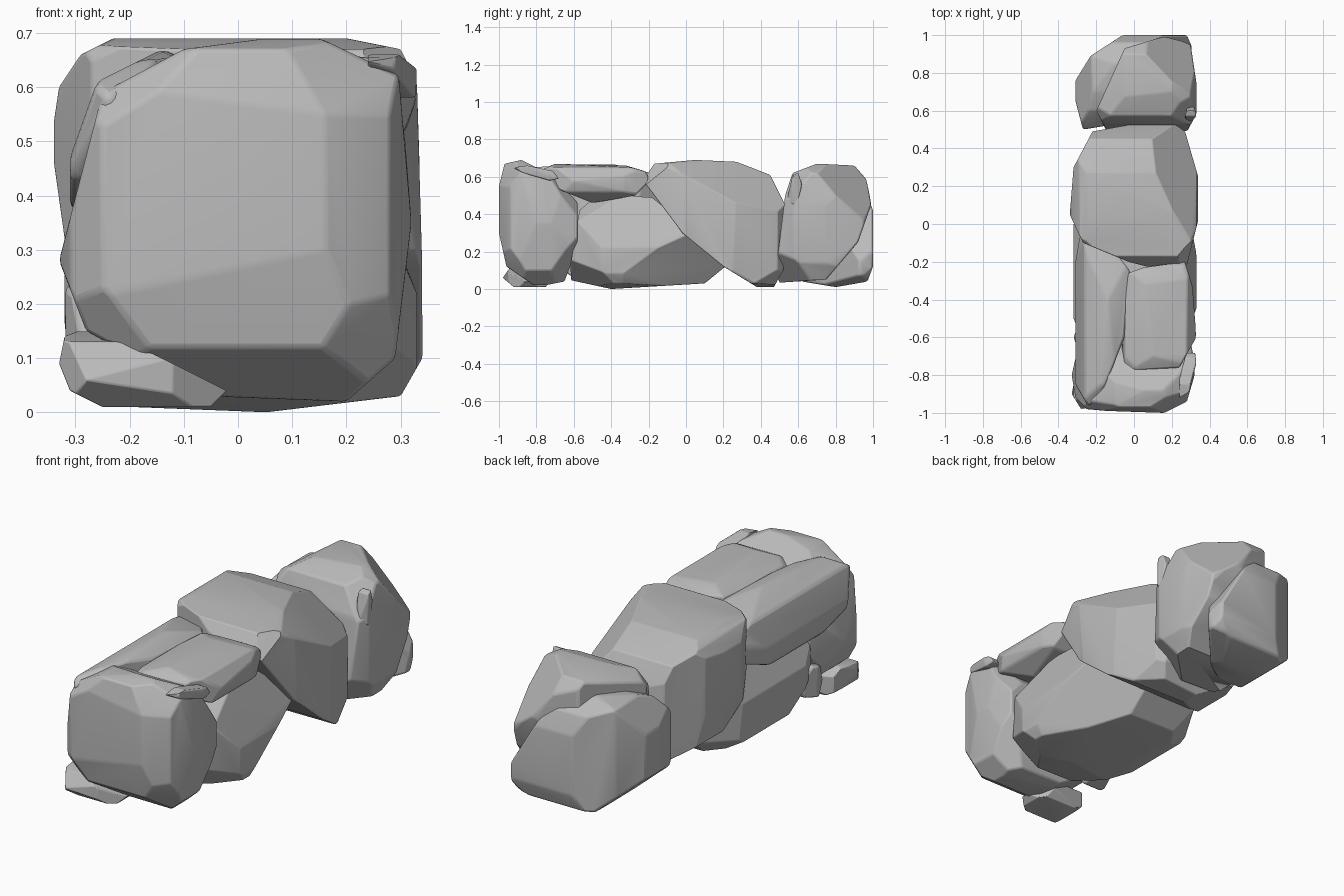
import bpy
import bmesh
import random
from mathutils import Vector

random.seed(4)

default_cube = bpy.data.objects.get("Cube")
if default_cube:
    bpy.data.objects.remove(default_cube, do_unlink=True)

# One plain stone colour
stone = bpy.data.materials.new("grey_stone")
stone.use_nodes = True
stone_colour = (.5, .5, .5, 1)
stone.diffuse_color = stone_colour
stone.node_tree.nodes["Principled BSDF"].inputs["Base Color"].default_value = stone_colour

# The two axes that each kind of outline is drawn on
OUTLINE_AXES = {"side": "yz", "top": "xy", "front": "xz"}


def slice_off(bm, point, normal):
    """Cut away everything in front of a plane and cap the cut."""
    geometry = bm.verts[:] + bm.edges[:] + bm.faces[:]
    bmesh.ops.bisect_plane(bm, geom=geometry, dist=1e-5, plane_co=point,
                           plane_no=normal, clear_outer=True)
    rim = [edge for edge in bm.edges if edge.is_boundary]
    if rim:
        bmesh.ops.holes_fill(bm, edges=rim, sides=0)


def trim_to_outline(bm, outline, axes):
    """Slice the block along every edge of a convex outline."""
    first, second = ("xyz".index(axis) for axis in axes)
    corners = [Vector(corner) for corner in outline]
    centre = sum(corners, Vector((0, 0))) / len(corners)
    for start, end in zip(corners, corners[1:] + corners[:1]):
        along = end - start
        across = Vector((along.y, -along.x)).normalized()
        if across.dot(start - centre) < 0:
            across = -across
        point, normal = Vector(), Vector()
        point[first], point[second] = start
        normal[first], normal[second] = across
        slice_off(bm, point, normal)


def chip_corners(bm, keep):
    """Slice the eight corners, keeping a share of the way out to each."""
    low = Vector([min(v.co[i] for v in bm.verts) for i in range(3)])
    high = Vector([max(v.co[i] for v in bm.verts) for i in range(3)])
    middle, half = (low + high) / 2, (high - low) / 2
    signs = (-1, 1)
    for direction in [(x, y, z) for x in signs for y in signs for z in signs]:
        normal = Vector([d * random.uniform(.8, 1.2) / h
                         for d, h in zip(direction, half)])
        corner = Vector([d * h for d, h in zip(direction, half)])
        share = keep * random.uniform(.95, 1.05)
        slice_off(bm, middle + corner * share, normal.normalized())


def boulder(name, keep=.74, bevel=.018, facets=(), **outlines):
    """Carve a boulder from its outlines, plus facets of (normal, offset)."""
    bm = bmesh.new()
    bmesh.ops.create_cube(bm, size=4)
    for kind, outline in outlines.items():
        trim_to_outline(bm, outline, OUTLINE_AXES[kind])
    chip_corners(bm, keep)
    for direction, offset in facets:
        normal = Vector(direction)
        slice_off(bm, normal * offset / normal.length_squared, normal.normalized())
    bmesh.ops.remove_doubles(bm, verts=bm.verts, dist=.012)
    hull = bmesh.ops.convex_hull(bm, input=bm.verts)
    unused = [v for v in hull["geom_interior"] if isinstance(v, bmesh.types.BMVert)]
    bmesh.ops.delete(bm, geom=unused, context="VERTS")
    bmesh.ops.dissolve_limit(bm, angle_limit=.12, verts=bm.verts, edges=bm.edges)
    bmesh.ops.recalc_face_normals(bm, faces=bm.faces)
    mesh = bpy.data.meshes.new(name)
    bm.to_mesh(mesh)
    bm.free()
    mesh.materials.append(stone)
    rock = bpy.data.objects.new(name, mesh)
    bpy.context.collection.objects.link(rock)

    # Worn edges
    worn = rock.modifiers.new("worn_edges", "BEVEL")
    worn.width = bevel
    worn.segments = 2
    worn.limit_method = "ANGLE"
    worn.angle_limit = .2
    bpy.ops.object.select_all(action="DESELECT")
    rock.select_set(True)
    bpy.context.view_layer.objects.active = rock
    bpy.ops.object.shade_smooth_by_angle(angle=.5)


# Upright stone closing the front end
boulder(
    "front_boulder", keep=.69,
    side=[(-1, .55), (-1, .3), (-.96, .12), (-.8, .01), (-.65, .04),
          (-.57, .25), (-.57, .45), (-.7, .6), (-.88, .69), (-.97, .67)],
    top=[(-.25, -.98), (-.05, -1), (.16, -1), (.28, -.94), (.33, -.77),
         (.29, -.58), (-.28, -.58), (-.33, -.8), (-.31, -.92)],
    front=[(-.33, .28), (-.28, .15), (-.06, .03), (.2, .02), (.29, .1),
           (.32, .35), (.3, .62), (.13, .7), (-.1, .67), (-.25, .59)])

# Wide stone at the base behind it
boulder(
    "lower_boulder", keep=.72, facets=[((1, .45, -.6), .13)],
    side=[(-.63, .05), (-.57, .42), (-.5, .48), (-.35, .5), (-.18, .49),
          (.05, .3), (.21, .12), (.1, .03), (-.4, 0)],
    top=[(-.28, -.6), (.25, -.62), (.33, -.45), (.33, 0), (.2, .2),
         (-.2, .22), (-.32, 0), (-.32, -.5)],
    front=[(-.31, .07), (-.2, .01), (.05, 0), (.3, .03), (.34, .1),
           (.33, .22), (.22, .5), (-.2, .5), (-.33, .25)])

# Two capping stones lying on top of the base
boulder(
    "right_cap_stone", keep=.78,
    side=[(-.85, .6), (-.5, .46), (-.27, .5), (-.19, .58), (-.22, .63),
          (-.32, .66), (-.7, .67)],
    top=[(-.03, -.26), (.05, -.23), (.27, -.2), (.31, -.33), (.33, -.6),
         (.24, -.76), (-.07, -.78), (-.05, -.4)],
    front=[(-.08, .46), (.2, .45), (.31, .52), (.33, .58), (.28, .65),
           (.1, .67), (-.05, .63)])
boulder(
    "left_cap_stone", keep=.8,
    side=[(-.97, .58), (-.85, .43), (-.5, .33), (-.3, .35), (-.05, .44),
          (-.02, .5), (-.1, .6), (-.4, .67), (-.85, .65)],
    top=[(-.28, -.03), (-.31, -.2), (-.31, -.85), (-.24, -.97), (-.17, -.9),
         (-.05, -.6), (-.02, -.25), (-.15, -.08)],
    front=[(-.31, .47), (-.26, .61), (-.14, .67), (-.02, .62), (0, .34),
           (-.24, .33), (-.31, .38)])

# Big leaning stone in the middle
boulder(
    "middle_boulder", keep=.8, facets=[((1, .5, 1), .93)],
    side=[(-.23, .58), (-.17, .67), (.05, .69), (.27, .68), (.45, .61),
          (.53, .45), (.52, .1), (.47, .01), (.38, .01), (.2, .12), (-.02, .3)],
    top=[(-.32, .3), (-.22, .49), (0, .53), (.2, .54), (.27, .49), (.34, .25),
         (.34, .02), (.28, -.22), (.17, -.25), (-.03, -.2), (-.27, -.1),
         (-.34, .05)],
    front=[(-.345, .5), (-.33, .6), (-.29, .66), (-.23, .69), (.2, .69),
           (.3, .67), (.33, .61), (.34, .3), (.34, .1), (.3, .03), (0, .01),
           (-.3, .18)])

# Pair of stones closing the back end
boulder(
    "back_right_boulder", keep=.77,
    facets=[((1, 1, 1), 1.62), ((1, -1, 1), .25)],
    side=[(.48, .07), (.49, .18), (.53, .5), (.57, .62), (.7, .67), (.9, .66),
          (.97, .58), (.99, .45), (.92, .25), (.75, .05), (.5, .04)],
    top=[(-.2, .6), (-.15, .5), (.27, .47), (.33, .58), (.33, .75),
         (.3, .95), (.18, 1), (-.05, .93)],
    front=[(-.2, .58), (-.05, .66), (.2, .67), (.3, .62), (.33, .45), (.33, .14),
           (.28, .04), (-.1, .04), (-.2, .2)])
boulder(
    "back_left_boulder", keep=.84,
    side=[(.49, .4), (.5, .17), (.62, .04), (.8, .01), (.97, .04), (1, .12),
          (1, .42), (.96, .52), (.85, .58), (.7, .56), (.6, .52)],
    top=[(-.27, .5), (-.31, .65), (-.31, .76), (-.23, .89), (-.06, 1),
         (.28, 1), (.31, .93), (.1, .7), (-.15, .52)],
    front=[(-.31, .4), (-.22, .56), (-.1, .58), (0, .56), (.12, .47), (.31, .15),
           (.3, .07), (.1, .01), (-.13, .02), (-.31, .18)])

# Small loose stones and slivers around the front end and back right corner
boulder(
    "front_foot_stone", bevel=.012, keep=.8,
    side=[(-.98, .06), (-.92, .01), (-.75, .01), (-.7, .08), (-.8, .15), (-.93, .13)],
    top=[(-.33, -.9), (-.28, -.98), (-.12, -.95), (0, -.85), (-.1, -.72), (-.3, -.75)],
    front=[(-.33, .09), (-.31, .04), (-.25, .01), (-.05, .01), (-.02, .04),
           (-.2, .13), (-.27, .16), (-.32, .14)])
boulder(
    "side_foot_stone", bevel=.01, keep=.8,
    side=[(-.68, .13), (-.62, .07), (-.53, .09), (-.5, .16), (-.57, .24), (-.64, .22)],
    top=[(-.32, -.6), (-.29, -.68), (-.2, -.68), (-.2, -.5), (-.29, -.52)])
boulder(
    "front_sliver", bevel=.006, keep=.85,
    side=[(-.93, .65), (-.87, .62), (-.73, .58), (-.68, .59), (-.71, .63), (-.85, .66)],
    top=[(.24, -.92), (.29, -.89), (.33, -.74), (.32, -.64), (.28, -.67), (.24, -.82)])
boulder(
    "back_sliver", bevel=.006, keep=.85,
    side=[(.54, .48), (.57, .45), (.6, .46), (.62, .56), (.6, .62), (.57, .61)],
    top=[(.27, .56), (.3, .54), (.33, .57), (.32, .62), (.28, .62)])
